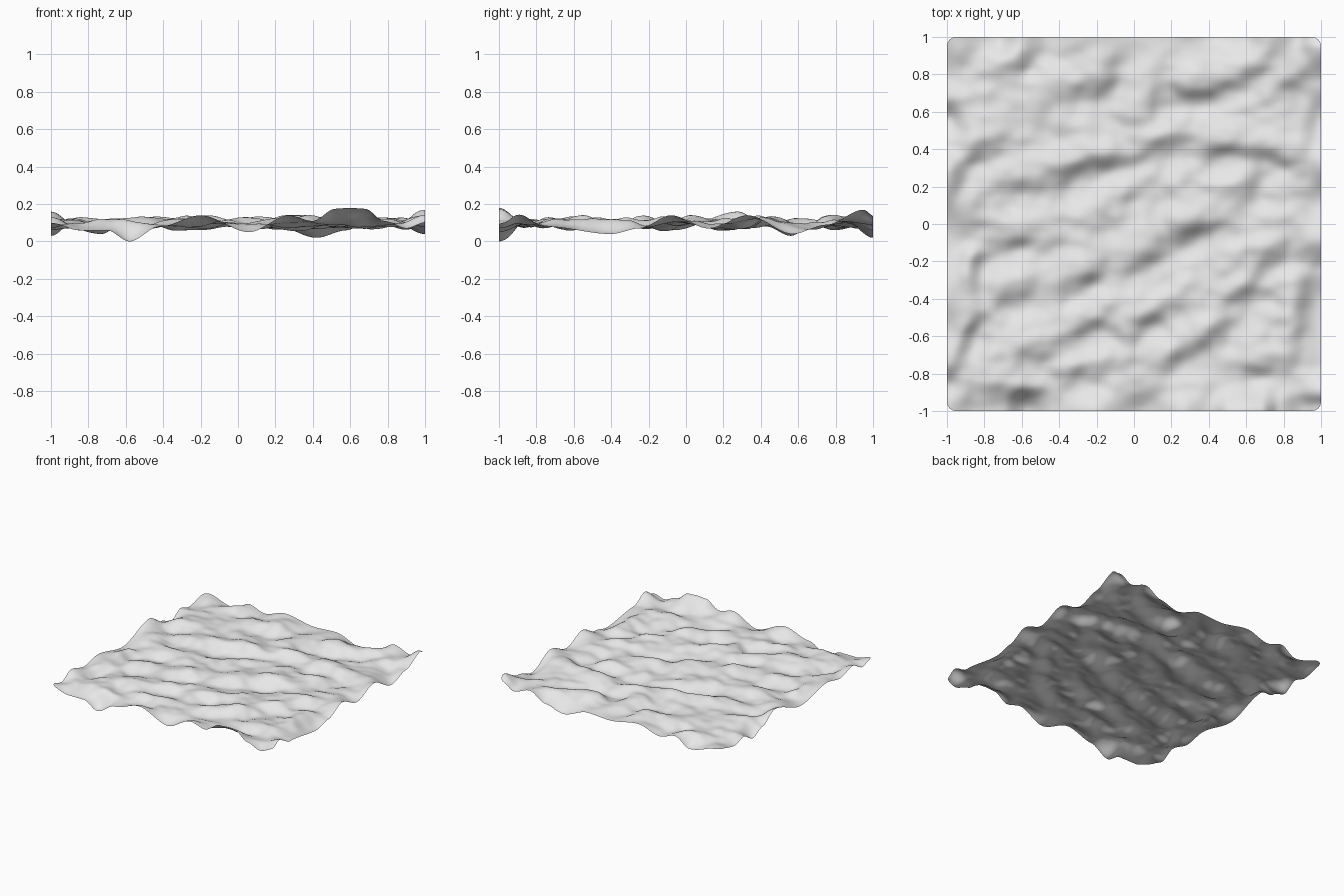
import bpy, bmesh
from math import exp, sin, cos, tanh, radians
from mathutils import Vector, noise

cube = bpy.data.objects.get("Cube")
if cube:
    bpy.data.objects.remove(cube, do_unlink=True)

CELLS = 128
CORNER = 0.05
MIDDLE = 0.1

# Creases in the cloth: x, y, downhill heading in degrees, half length
CREASES = [
    (-.58, .9, -30, .1), (-.25, .7, -80, .12), (-.93, .93, -45, .1),
    (-.1, .87, -15, .1), (.1, .68, -10, .1), (.32, .71, -80, .1),
    (.6, .8, -60, .14), (.88, .76, -60, .1), (.2, .43, -65, .1),
    (.42, .38, -80, .09), (.66, .37, -95, .12), (.94, .36, -40, .08),
    (-.85, .38, -60, .12), (-.6, .2, -75, .13), (-.32, .27, -60, .11),
    (-.12, .33, -75, .09), (.62, .2, -30, .09), (.34, -.03, -85, .14),
    (-.93, -.03, -70, .1), (-.62, -.1, -90, .1), (-.64, -.37, -80, .1),
    (-.84, -.22, -20, .1), (.1, -.17, -60, .12), (.63, -.37, -85, .11),
    (.73, -.18, -60, .09), (-.25, -.3, -60, .1), (.9, -.5, -5, .12),
    (.08, -.53, -50, .1), (.46, -.57, -40, .1), (.65, -.79, -85, .12),
    (-.27, -.58, -60, .11), (-.55, -.69, -75, .1), (.25, -.7, -65, .1),
    (-.33, -.8, -80, .11), (-.6, -.92, -90, .12), (-.9, -.6, -30, .1),
]

# Rim heights: position along the edge, height
FRONT_RIM = [(-1, .1), (-.85, .06), (-.7, .06), (-.58, 0), (-.42, .08),
             (-.2, .14), (.06, .05), (.27, .14), (.4, .11), (.52, .175),
             (.6, .18), (.68, .175), (.78, .11), (.9, .07), (1, .1)]
RIGHT_RIM = [(-1, .1), (-.92, .16), (-.75, .08), (-.4, .04), (-.25, .07),
             (-.08, .14), (.12, .07), (.33, .14), (.57, .04), (.75, .09),
             (.95, .17), (1, .14)]
BACK_RIM = [(-1, .1), (-.73, .04), (-.6, .11), (-.46, .07), (-.27, .12),
            (0, .08), (.19, .09), (.42, .02), (.58, .06), (.72, .13),
            (.88, .08), (1, .14)]
LEFT_RIM = [(-1, .1), (-.87, .07), (-.74, .13), (-.57, .09), (-.4, .12),
            (-.07, .06), (.28, .16), (.43, .08), (.56, .03), (.68, .09),
            (.79, .06), (1, .1)]


def rim_height(rim, p):
    """Smoothly interpolate a rim profile."""
    for (a, za), (b, zb) in zip(rim, rim[1:]):
        if p <= b:
            t = max(0, (p - a) / (b - a))
            return za + (zb - za) * t * t * (3 - 2 * t)
    return rim[-1][1]


def crease_height(x, y):
    """A ridge uphill and a trough downhill of every crease."""
    total = 0
    width = 0.068
    for cx, cy, heading, length in CREASES:
        c, s = cos(radians(heading)), sin(radians(heading))
        down = ((x - cx) * c + (y - cy) * s) / width
        along = ((y - cy) * c - (x - cx) * s) / length
        total -= 0.05 * down * exp(-(down * down + along * along) / 2)
    return total


def cloth_height(x, y):
    # Placed creases with broad and fine ripples, kept within the thickness
    z = crease_height(x, y)
    z += 0.022 * noise.noise(Vector((x * 5 + 7, y * 6, 2)))
    z += 0.014 * noise.noise(Vector((x * 10, y * 12 + 3, 5)))
    z = MIDDLE + 0.085 * tanh(z / 0.085)
    # Blend toward the rim profiles near the edges
    for rim, p, gap in ((BACK_RIM, x, 1 - y), (LEFT_RIM, y, 1 + x),
                        (RIGHT_RIM, y, 1 - x), (FRONT_RIM, x, 1 + y)):
        z += (rim_height(rim, p) - z) * exp(-(gap / 0.085) ** 2)
    return z


def round_corner(x, y):
    """Pull the square corners onto a small arc."""
    inner = 1 - CORNER
    dx, dy = abs(x) - inner, abs(y) - inner
    if dx > 0 and dy > 0:
        k = max(dx, dy) / (dx * dx + dy * dy) ** 0.5
        x = (inner + dx * k) * (1 if x > 0 else -1)
        y = (inner + dy * k) * (1 if y > 0 else -1)
    return x, y


# Rippled sheet
bm = bmesh.new()
bmesh.ops.create_grid(bm, x_segments=CELLS, y_segments=CELLS, size=1)
for v in bm.verts:
    x, y = round_corner(v.co.x, v.co.y)
    v.co = (x, y, cloth_height(x, y))

# Rest the lowest point on the ground
low = min(v.co.z for v in bm.verts)
bmesh.ops.translate(bm, verts=bm.verts, vec=(0, 0, -low))
for f in bm.faces:
    f.smooth = True

mesh = bpy.data.meshes.new("rippled_sheet")
bm.to_mesh(mesh)
bm.free()
sheet = bpy.data.objects.new("rippled_sheet", mesh)
bpy.context.collection.objects.link(sheet)

# Pale grey cloth
cloth = bpy.data.materials.new("pale_grey")
cloth.use_nodes = True
cloth.diffuse_color = (0.8, 0.8, 0.8, 1)
cloth.node_tree.nodes["Principled BSDF"].inputs["Base Color"].default_value = cloth.diffuse_color
mesh.materials.append(cloth)
